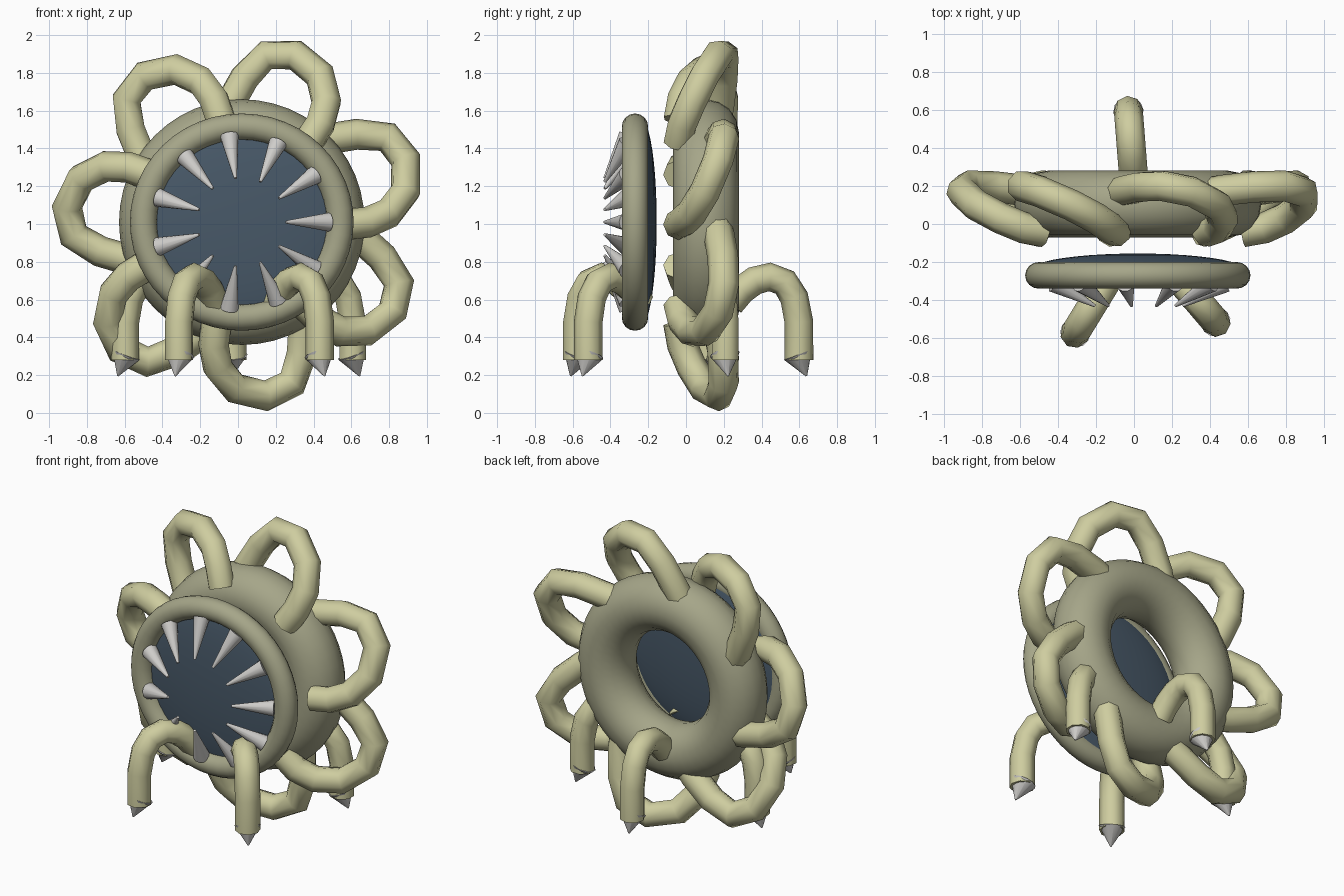
import bpy, bmesh, math
from mathutils import Vector

cube = bpy.data.objects.get("Cube")
if cube:
    bpy.data.objects.remove(cube)


def material(name, rgb):
    m = bpy.data.materials.new(name)
    m.use_nodes = True
    m.diffuse_color = (*rgb, 1)
    m.node_tree.nodes["Principled BSDF"].inputs["Base Color"].default_value = (*rgb, 1)
    return m


OLIVE = material("dull olive", (0.38, 0.38, 0.25))
PALE = material("pale olive", (0.62, 0.61, 0.35))
SLATE = material("dark slate", (0.065, 0.1, 0.14))
BONE = material("bone grey", (0.62, 0.61, 0.59))
CENTRE = Vector((0.02, 0, 1.01))


def finish(obj, name, mat, angle=50):
    obj.name = name
    obj.data.materials.clear()
    obj.data.materials.append(mat)
    bpy.ops.object.select_all(action="DESELECT")
    obj.select_set(True)
    bpy.context.view_layer.objects.active = obj
    bpy.ops.object.shade_smooth_by_angle(angle=math.radians(angle))
    return obj


def ring(name, y, major, minor, mat):
    bpy.ops.mesh.primitive_torus_add(
        major_radius=major, minor_radius=minor, major_segments=48, minor_segments=16,
        location=CENTRE + Vector((0, y, 0)), rotation=(math.pi / 2, 0, 0))
    return finish(bpy.context.object, name, mat)


def tube(name, points, radius, mat):
    curve = bpy.data.curves.new(name, "CURVE")
    curve.dimensions = "3D"
    curve.bevel_depth = radius
    curve.bevel_resolution = 2
    curve.use_fill_caps = True
    spline = curve.splines.new("POLY")
    spline.points.add(len(points) - 1)
    for p, co in zip(spline.points, points):
        p.co = (*co, 1)
    obj = bpy.data.objects.new(name, curve)
    bpy.context.collection.objects.link(obj)
    bpy.ops.object.select_all(action="DESELECT")
    obj.select_set(True)
    bpy.context.view_layer.objects.active = obj
    bpy.ops.object.convert(target="MESH")
    return finish(bpy.context.object, name, mat, 60)


def spike(name, base, tip, radius, end, mat):
    axis = tip - base
    bm = bmesh.new()
    bmesh.ops.create_cone(bm, cap_ends=True, segments=12, radius1=radius,
                          radius2=end, depth=axis.length)
    mesh = bpy.data.meshes.new(name)
    bm.to_mesh(mesh)
    bm.free()
    obj = bpy.data.objects.new(name, mesh)
    obj.location = (base + tip) / 2
    obj.rotation_mode = "QUATERNION"
    obj.rotation_quaternion = axis.to_track_quat("Z", "Y")
    bpy.context.collection.objects.link(obj)
    return finish(obj, name, mat)


# Body and mouth rim
ring("body_ring", 0.105, 0.475, 0.175, OLIVE)
rim = ring("mouth_rim", -0.27, 0.505, 0.07, OLIVE)
rim.scale.x = 1.03

# Flattened dark mouth behind the rim
bpy.ops.mesh.primitive_uv_sphere_add(segments=40, ring_count=20, radius=1,
                                     location=CENTRE + Vector((0, -0.235, 0)),
                                     rotation=(math.pi / 2, 0, 0))
bpy.context.object.scale = (0.55, 0.54, 0.08)
finish(bpy.context.object, "mouth", SLATE)

# Teeth around the rim, leaning forward and inward
TEETH = 11
for i in range(TEETH):
    a = math.tau * i / TEETH
    out = Vector((math.cos(a), 0, math.sin(a)))
    spike(f"tooth_{i + 1}", CENTRE + out * 0.46 + Vector((0, -0.31, 0)),
          CENTRE + out * 0.235 + Vector((0, -0.43, 0)), 0.05, 0.008, BONE)

# Looping tentacles: radial distance, sideways offset, depth
LOOP = [(0.49, -0.25, -0.04), (0.60, -0.29, -0.02), (0.72, -0.295, 0.03),
        (0.85, -0.23, 0.10), (0.925, -0.08, 0.17), (0.89, 0.07, 0.20),
        (0.75, 0.155, 0.195), (0.58, 0.205, 0.175), (0.46, 0.225, 0.15)]
LOOPS = 7
for i in range(LOOPS):
    a = math.tau * (i + 0.5) / LOOPS
    out = Vector((math.cos(a), 0, math.sin(a)))
    side = Vector((-math.sin(a), 0, math.cos(a)))
    tube(f"tentacle_{i + 1}",
         [CENTRE + out * r + side * t + Vector((0, y, 0)) for r, t, y in LOOP],
         0.082, PALE)

# Arched legs with claws: distance from the axis, height
LEG = [(0.27, 0.58), (0.33, 0.65), (0.40, 0.70), (0.48, 0.72),
       (0.56, 0.69), (0.61, 0.61), (0.635, 0.48), (0.635, 0.28)]
LEGS = 5
for i in range(LEGS):
    a = math.radians(22.5) + math.tau * i / LEGS

    def place(r, z):
        return Vector((0.02 + r * math.cos(a), -0.035 + r * math.sin(a), z))

    tube(f"leg_{i + 1}", [place(r, z) for r, z in LEG], 0.076, PALE)
    spike(f"claw_{i + 1}", place(0.63, 0.31), place(0.675, 0.195), 0.08, 0.004, BONE)
